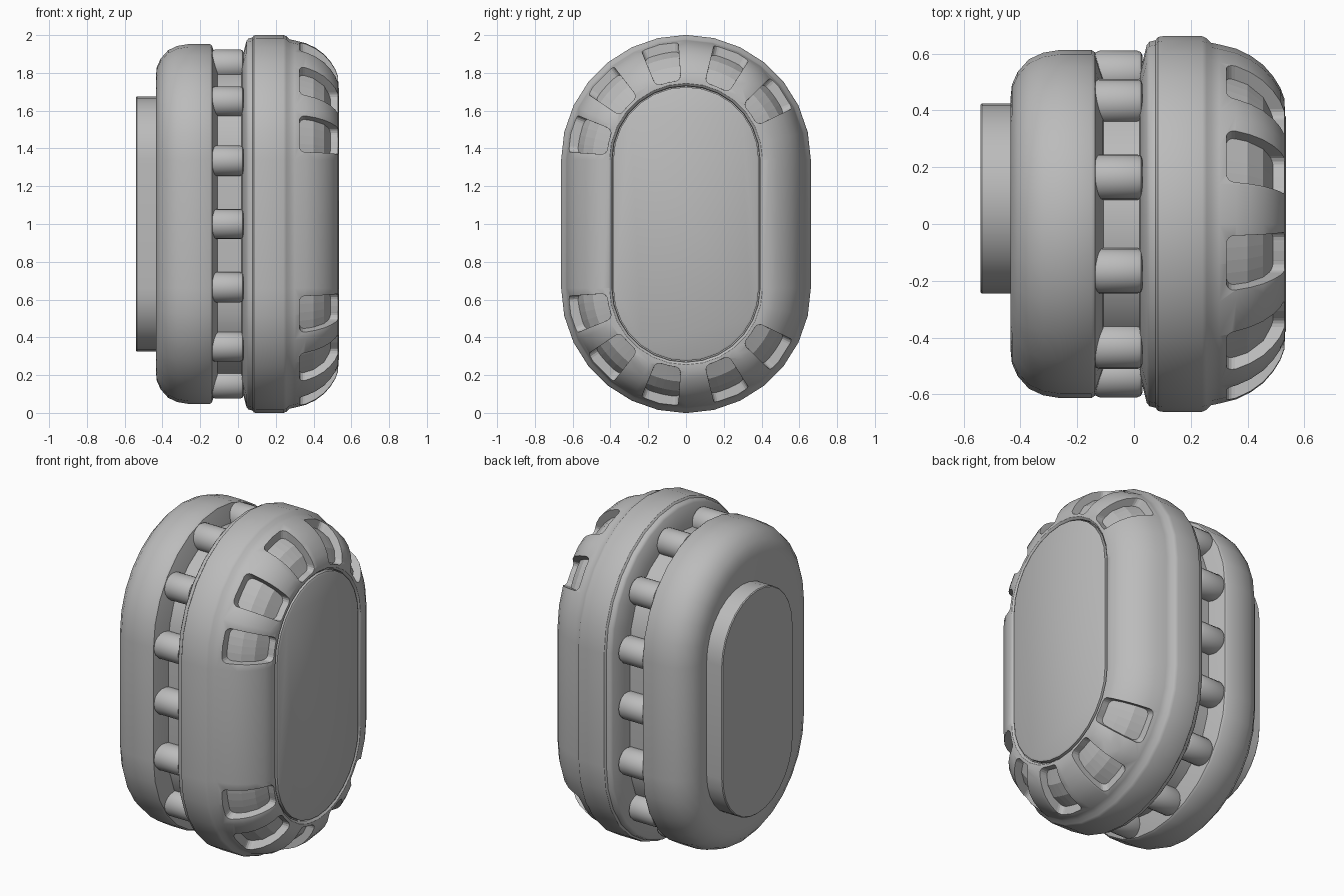
import bpy, bmesh, math
from mathutils import Matrix, Vector

cube = bpy.data.objects.get("Cube")
if cube:
    bpy.data.objects.remove(cube)

MID = 1.0        # height of the centre
HALF = 0.34      # half length of the straight sides
STEPS = 14       # segments per rounded end

grey = bpy.data.materials.new("plain grey")
grey.use_nodes = True
grey.diffuse_color = (0.5, 0.5, 0.5, 1)
grey.node_tree.nodes["Principled BSDF"].inputs["Base Color"].default_value = (0.5, 0.5, 0.5, 1)


def finish(name, bm):
    bmesh.ops.recalc_face_normals(bm, faces=bm.faces)
    mesh = bpy.data.meshes.new(name)
    bm.to_mesh(mesh)
    bm.free()
    mesh.materials.append(grey)
    obj = bpy.data.objects.new(name, mesh)
    bpy.context.collection.objects.link(obj)
    return obj


def smooth(obj, angle=35):
    bpy.ops.object.select_all(action="DESELECT")
    obj.select_set(True)
    bpy.context.view_layer.objects.active = obj
    bpy.ops.object.shade_smooth_by_angle(angle=math.radians(angle))


def oval(x, r, y=0.0):
    """Points of an upright rounded oval at a given x."""
    pts = []
    for end in (1, -1):
        for i in range(STEPS + 1):
            a = math.pi * i / STEPS + (0 if end > 0 else math.pi)
            pts.append((x, y + r * math.cos(a), MID + end * HALF + r * math.sin(a)))
    return pts


def loft(name, profile, y=0.0):
    """Closed solid through ovals given as (x, radius)."""
    bm = bmesh.new()
    rings = [[bm.verts.new(p) for p in oval(x, r, y)] for x, r in profile]
    n = len(rings[0])
    for a, b in zip(rings, rings[1:]):
        for i in range(n):
            bm.faces.new((a[i], a[(i + 1) % n], b[(i + 1) % n], b[i]))
    bm.faces.new(rings[0])
    bm.faces.new(rings[-1])
    return finish(name, bm)


# Main shells
smooth(loft("back_plate", [(-0.40, 0.335), (-0.535, 0.335), (-0.54, 0.33)], y=0.09))
smooth(loft("rear_shell", [(-0.435, 0.44), (-0.43, 0.49), (-0.41, 0.535), (-0.37, 0.58),
                           (-0.32, 0.603), (-0.26, 0.613), (-0.15, 0.613), (-0.138, 0.605),
                           (-0.11, 0.52), (-0.10, 0.46)]))
smooth(loft("groove_core", [(-0.13, 0.505), (0.05, 0.505)]))
smooth(loft("face_panel", [(0.45, 0.385), (0.53, 0.385), (0.536, 0.375)]))

front = loft("front_shell", [(0.015, 0.46), (0.022, 0.54), (0.045, 0.63), (0.055, 0.642),
                             (0.076, 0.647), (0.084, 0.658), (0.10, 0.661), (0.24, 0.661),
                             (0.256, 0.654), (0.272, 0.638), (0.30, 0.632), (0.36, 0.617),
                             (0.41, 0.593), (0.455, 0.56), (0.49, 0.52), (0.515, 0.48),
                             (0.53, 0.44), (0.531, 0.405), (0.52, 0.392), (0.50, 0.39)])

# Recessed pockets round both ends
POCKET = [(0.325, 0.575), (0.40, 0.545), (0.455, 0.495), (0.49, 0.42),
          (0.62, 0.42), (0.62, 0.75), (0.325, 0.75)]
cutters = bpy.data.collections.new("cutters")
bpy.context.scene.collection.children.link(cutters)
for end in (1, -1):
    for deg in (35, 67, 103, 137, 167):
        bm = bmesh.new()
        rows = []
        for step in range(-2, 3):
            a = math.radians(deg + step * 4.6)
            rows.append([bm.verts.new((x, r * math.cos(a), MID + end * (HALF + r * math.sin(a))))
                         for x, r in POCKET])
        n = len(POCKET)
        for a, b in zip(rows, rows[1:]):
            for i in range(n):
                bm.faces.new((a[i], a[(i + 1) % n], b[(i + 1) % n], b[i]))
        bm.faces.new(rows[0])
        bm.faces.new(rows[-1])
        # Round the four wall corners
        corners = [e for row in (rows[0], rows[-1]) for e in bm.edges
                   if e.verts[0] in row and e.verts[1] in row
                   and {row.index(v) for v in e.verts} in ({0, n - 1}, {3, 4})]
        bmesh.ops.bevel(bm, geom=corners, offset=0.03, segments=4, profile=0.5, affect="EDGES")
        cutter = finish("pocket_cutter", bm)
        bpy.context.collection.objects.unlink(cutter)
        cutters.objects.link(cutter)
        cutter.hide_render = True
        cutter.hide_set(True)
cut = front.modifiers.new("pockets", "BOOLEAN")
cut.operand_type = "COLLECTION"
cut.collection = cutters
cut.solver = "EXACT"
soft = front.modifiers.new("soft_rims", "BEVEL")
soft.width = 0.012
soft.segments = 2
soft.limit_method = "ANGLE"
soft.angle_limit = math.radians(42)
smooth(front, 40)

# Rollers spaced evenly along the groove
R = 0.53
COUNT = 14
total = 4 * HALF + 2 * math.pi * R


def along(s):
    """Point on the groove path, starting at mid height on the +y side."""
    s %= total
    arc = math.pi * R
    if s < HALF:
        return Vector((0, R, MID + s))
    s -= HALF
    if s < arc:
        return Vector((0, R * math.cos(s / R), MID + HALF + R * math.sin(s / R)))
    s -= arc
    if s < 2 * HALF:
        return Vector((0, -R, MID + HALF - s))
    s -= 2 * HALF
    if s < arc:
        return Vector((0, -R * math.cos(s / R), MID - HALF - R * math.sin(s / R)))
    return Vector((0, R, MID - HALF + s - arc))


for k in range(COUNT):
    bm = bmesh.new()
    bmesh.ops.create_cone(bm, cap_ends=True, segments=20, radius1=0.08, radius2=0.08, depth=0.17,
                          matrix=Matrix.Translation(along(total * k / COUNT) + Vector((-0.055, 0, 0)))
                          @ Matrix.Rotation(math.pi / 2, 4, "Y"))
    rims = [e for e in bm.edges if any(len(f.verts) > 4 for f in e.link_faces)]
    bmesh.ops.bevel(bm, geom=rims, offset=0.018, segments=2, profile=0.5, affect="EDGES")
    smooth(finish("roller", bm))
